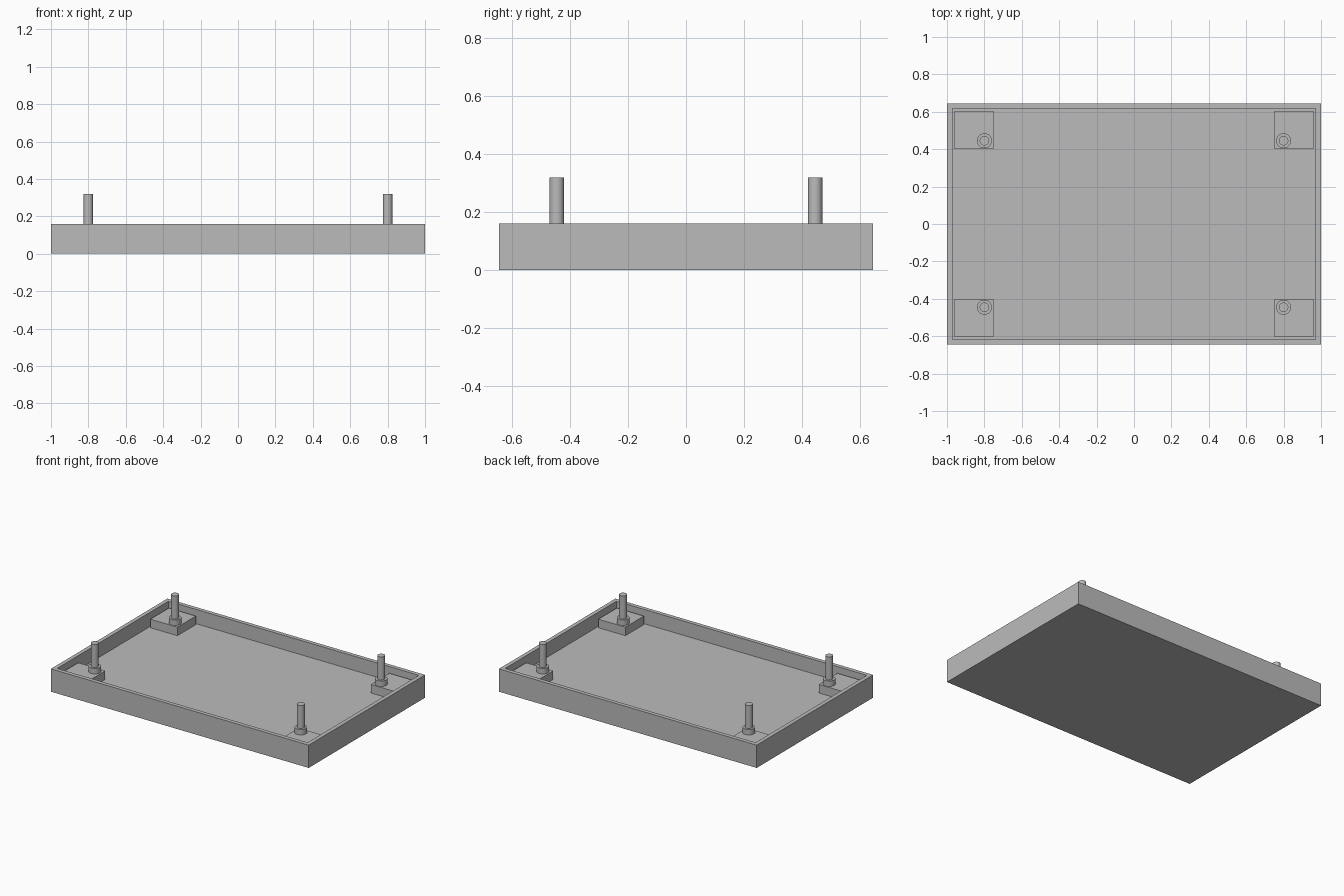
import bpy
import bmesh

cube = bpy.data.objects.get("Cube")
if cube:
    bpy.data.objects.remove(cube, do_unlink=True)

# Single grey material
grey = bpy.data.materials.new("plain grey")
grey.use_nodes = True
colour = (0.5, 0.5, 0.5, 1)
grey.diffuse_color = colour
grey.node_tree.nodes["Principled BSDF"].inputs["Base Color"].default_value = colour

HALF_X, HALF_Y, RIM = 1.0, 0.645, 0.16
WALL, FLOOR = 0.04, 0.06
BLOCK_TOP, COLLAR_TOP, PIN_TOP = 0.12, 0.158, 0.32
PIN_X, PIN_Y = 0.8, 0.445


def box(name, low, high):
    size = [b - a for a, b in zip(low, high)]
    centre = [(a + b) / 2 for a, b in zip(low, high)]
    bpy.ops.mesh.primitive_cube_add(size=1, location=centre)
    obj = bpy.context.object
    obj.name = name
    obj.scale = size
    bpy.ops.object.transform_apply(location=True, rotation=False, scale=True)
    obj.data.materials.append(grey)
    return obj


def cylinder(name, x, y, radius, bottom, top):
    bpy.ops.mesh.primitive_cylinder_add(
        vertices=48, radius=radius, depth=top - bottom,
        location=(x, y, (bottom + top) / 2))
    obj = bpy.context.object
    obj.name = name
    obj.data.materials.append(grey)
    bpy.ops.object.shade_smooth_by_angle()


# Open tray: inset the top face, then sink it to the floor
tray = box("tray", (-HALF_X, -HALF_Y, 0), (HALF_X, HALF_Y, RIM))
bm = bmesh.new()
bm.from_mesh(tray.data)
bm.normal_update()
top = max(bm.faces, key=lambda f: f.normal.z)
bmesh.ops.inset_region(bm, faces=[top], thickness=WALL)
sunk = bmesh.ops.extrude_discrete_faces(bm, faces=[top])["faces"][0]
bmesh.ops.translate(bm, verts=sunk.verts, vec=(0, 0, FLOOR - RIM))
bmesh.ops.recalc_face_normals(bm, faces=bm.faces)
bm.to_mesh(tray.data)
bm.free()

# Corner blocks, each with a collar and an upright pin
for side, sx in (("left", 1), ("right", -1)):
    for end, sy in (("front", -1), ("back", 1)):
        corner = f"{end}_{side}"
        xs = sorted((sx * 0.75, sx * (HALF_X - WALL)))
        ys = sorted((sy * 0.40, sy * (HALF_Y - WALL)))
        box(f"{corner}_block", (xs[0], ys[0], FLOOR), (xs[1], ys[1], BLOCK_TOP))
        cylinder(f"{corner}_collar", sx * PIN_X, sy * PIN_Y, 0.04, BLOCK_TOP, COLLAR_TOP)
        cylinder(f"{corner}_pin", sx * PIN_X, sy * PIN_Y, 0.025, BLOCK_TOP, PIN_TOP)
